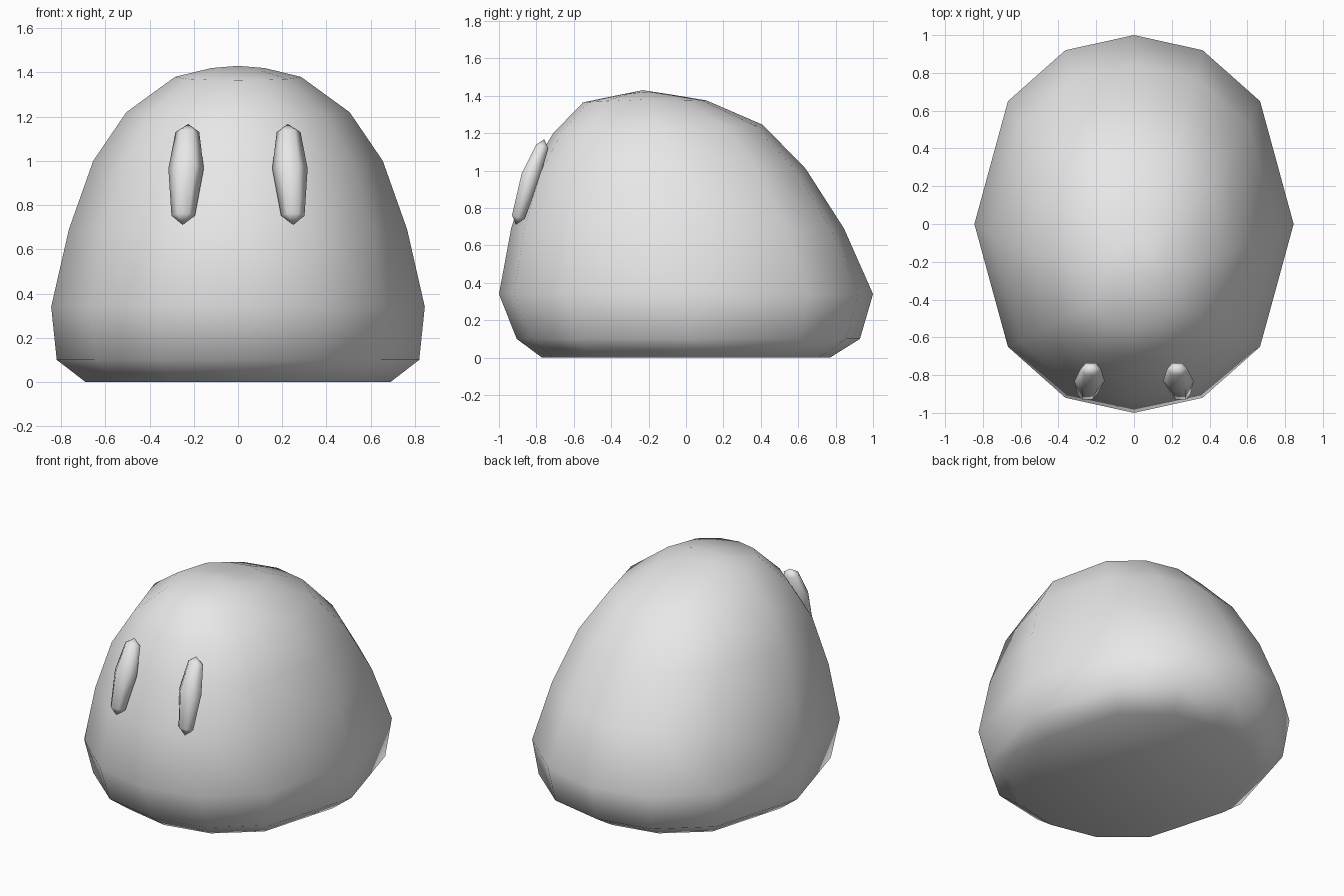
import bpy, bmesh, math
from mathutils import Vector

if "Cube" in bpy.data.objects:
    bpy.data.objects.remove(bpy.data.objects["Cube"])

grey = bpy.data.materials.new("plain grey")
grey.diffuse_color = (0.8, 0.8, 0.8, 1)
grey.use_nodes = True
grey.node_tree.nodes["Principled BSDF"].inputs["Base Color"].default_value = grey.diffuse_color


def loft(name, rings, bottom=None, top=None):
    """Skin a stack of point rings; end in a point, or in a flat cap."""
    bm = bmesh.new()
    loops = [[bm.verts.new(p) for p in ring] for ring in rings]
    n = len(loops[0])
    for a, b in zip(loops, loops[1:]):
        for i in range(n):
            j = (i + 1) % n
            bm.faces.new((a[i], a[j], b[j], b[i]))
    for loop, tip in ((loops[0], bottom), (loops[-1], top)):
        if tip is None:
            bm.faces.new(loop)
        else:
            v = bm.verts.new(tip)
            for i in range(n):
                bm.faces.new((loop[i], loop[(i + 1) % n], v))
    bmesh.ops.recalc_face_normals(bm, faces=bm.faces)
    for f in bm.faces:
        f.smooth = True
    mesh = bpy.data.meshes.new(name)
    bm.to_mesh(mesh)
    bm.free()
    mesh.materials.append(grey)
    obj = bpy.data.objects.new(name, mesh)
    bpy.context.collection.objects.link(obj)
    return obj


# Body: twelve-sided rings, leaning forward towards the crown
quarter = [(0, 1), (0.43, 0.92), (0.79, 0.65), (1, 0)]
half = quarter + [(x, -y) for x, y in quarter[-2::-1]]
outline = half + [(-x, y) for x, y in half[-2:0:-1]]

# half width, front y, back y, front z, side z, back z
levels = [
    (0.69, -0.77, 0.77, 0.00, 0.00, 0.00),
    (0.82, -0.905, 0.93, 0.10, 0.10, 0.10),
    (0.845, -1.00, 1.00, 0.34, 0.34, 0.34),
    (0.765, -0.935, 0.845, 0.69, 0.69, 0.69),
    (0.655, -0.835, 0.64, 0.99, 1.00, 1.01),
    (0.505, -0.71, 0.41, 1.20, 1.22, 1.245),
    (0.285, -0.55, 0.11, 1.365, 1.38, 1.375),
    (0.12, -0.35, -0.10, 1.406, 1.42, 1.41),
]
body_rings = []
for w, front, back, zf, zs, zb in levels:
    mid, depth = (front + back) / 2, (back - front) / 2
    body_rings.append([
        (x * w, mid + y * depth, zs + ((zb if y > 0 else zf) - zs) * abs(y))
        for x, y in outline])
loft("body", body_rings, top=(0, -0.23, 1.43))

# Eyes: slim six-sided capsules leaning back along the face
for side, label in ((1, "right"), (-1, "left")):
    rings = []
    for cx, cy, cz, rx, ry in ((0.248, -0.897, 0.752, 0.053, 0.038),
                               (0.235, -0.832, 0.965, 0.080, 0.055),
                               (0.229, -0.768, 1.130, 0.054, 0.037)):
        ring = []
        for i in range(6):
            a = math.radians(60 * i)
            p = Vector((cx, cy, cz)) + Vector(
                (rx * math.cos(a), ry * math.sin(a), -0.33 * ry * math.sin(a)))
            ring.append((side * p.x, p.y, p.z))
        rings.append(ring)
    loft(label + "_eye", rings, bottom=(side * 0.25, -0.91, 0.71),
         top=(side * 0.225, -0.758, 1.167))
